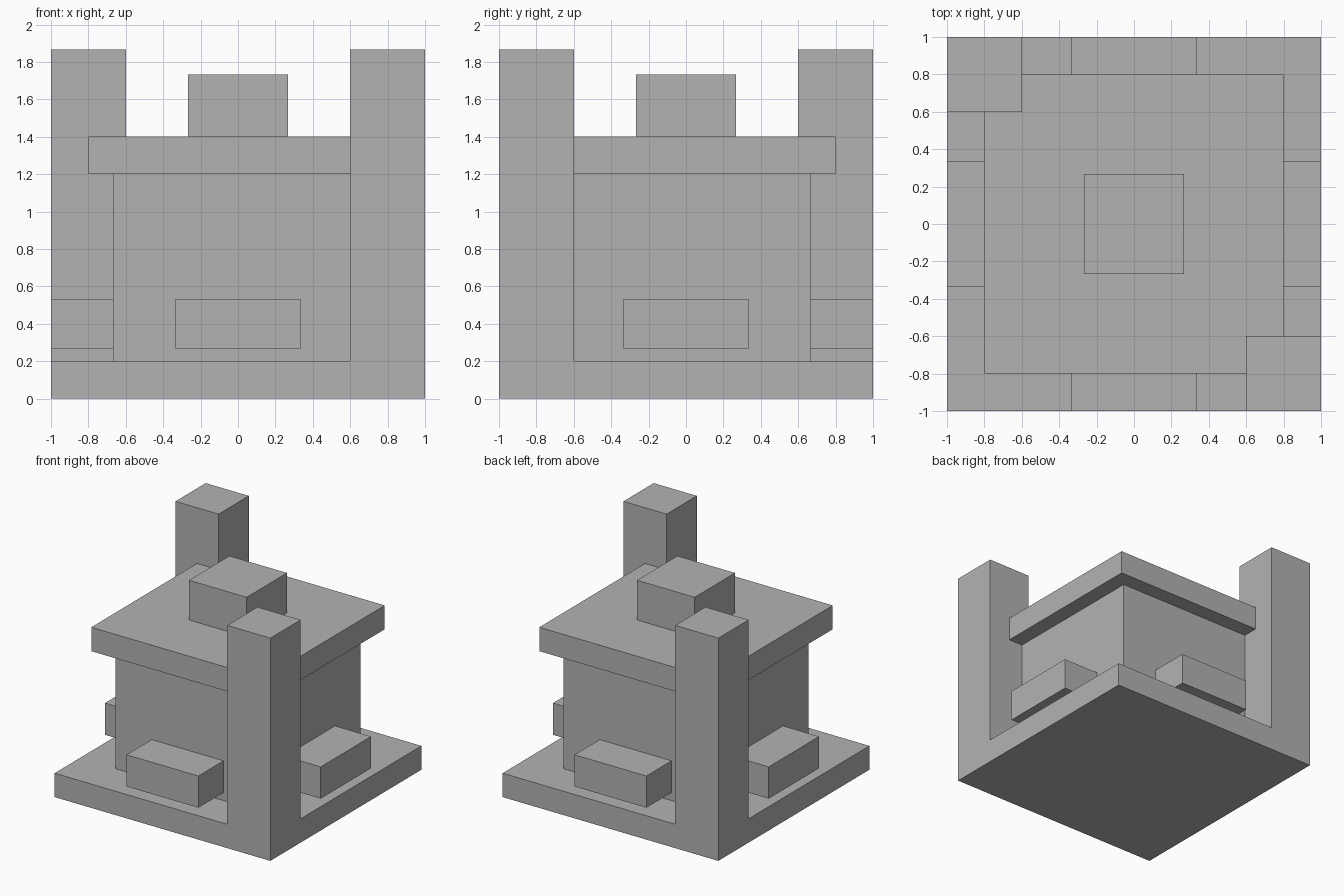
import bpy
import math
from mathutils import Matrix

if "Cube" in bpy.data.objects:
    bpy.data.objects.remove(bpy.data.objects["Cube"])

stone = bpy.data.materials.new("grey stone")
stone.diffuse_color = (0.45, 0.45, 0.45, 1)
stone.use_nodes = True
stone.node_tree.nodes["Principled BSDF"].inputs["Base Color"].default_value = stone.diffuse_color


def box(name, x, y, z):
    """Box spanning the given (min, max) range on each axis."""
    bpy.ops.mesh.primitive_cube_add(size=1)
    ob = bpy.context.object
    ob.name = name
    centre = [(a + b) / 2 for a, b in (x, y, z)]
    size = [b - a for a, b in (x, y, z)]
    ob.data.transform(Matrix.Translation(centre) @ Matrix.Diagonal((*size, 1)))
    ob.data.materials.append(stone)
    return ob


def square(name, half, z):
    return box(name, (-half, half), (-half, half), z)


# Central stack
square("base_slab", 1.0, (0, 0.2))
square("main_block", 0.667, (0.2, 1.2))
square("roof_slab", 0.8, (1.2, 1.4))
square("roof_cap", 0.267, (1.4, 1.733))

# Two towers on opposite corners
for i in range(2):
    tower = box("corner_tower", (0.6, 1), (-1, -0.6), (0, 1.867))
    tower.rotation_euler.z = i * math.pi

# A ledge block in the middle of each side
for i in range(4):
    ledge = box("side_ledge", (-0.333, 0.333), (-1, -0.667), (0.267, 0.533))
    ledge.rotation_euler.z = i * math.pi / 2
